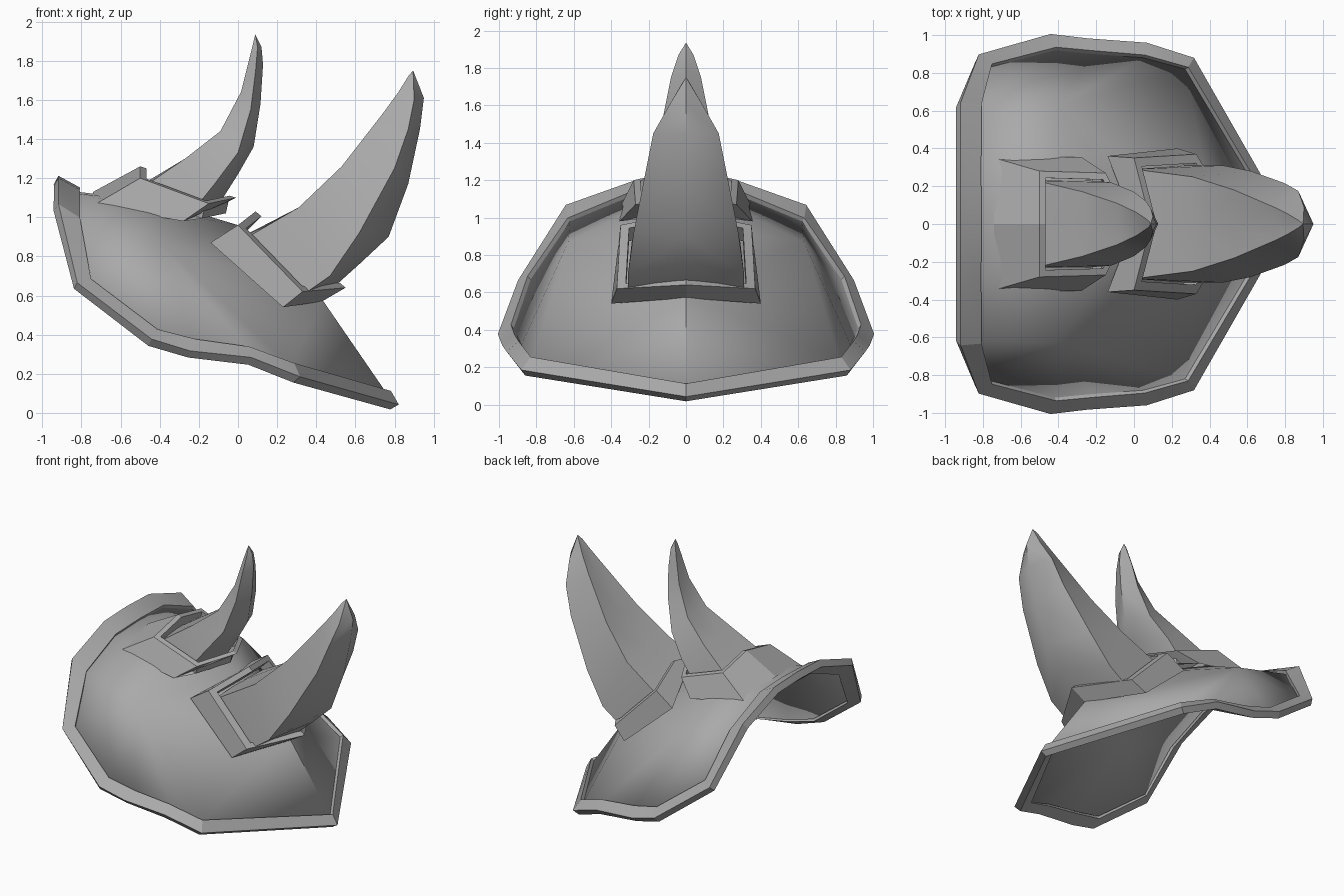
import bpy, bmesh
from mathutils import Vector

if "Cube" in bpy.data.objects:
    bpy.data.objects.remove(bpy.data.objects["Cube"])

grey = bpy.data.materials.new("grey")
grey.diffuse_color = (0.4, 0.4, 0.4, 1)
grey.use_nodes = True
grey.node_tree.nodes["Principled BSDF"].inputs["Base Color"].default_value = grey.diffuse_color


def make(name, verts, faces, angle):
    """Half model on +y, mirrored to -y and welded."""
    bm = bmesh.new()
    vs = [bm.verts.new(v) for v in verts]
    for f in faces:
        bm.faces.new([vs[i] for i in f])
    bmesh.ops.remove_doubles(bm, verts=bm.verts[:], dist=1e-4)
    bmesh.ops.mirror(bm, geom=bm.verts[:] + bm.edges[:] + bm.faces[:],
                     axis='Y', merge_dist=1e-4)
    bmesh.ops.remove_doubles(bm, verts=bm.verts[:], dist=1e-4)
    bmesh.ops.recalc_face_normals(bm, faces=bm.faces[:])
    if name == "plate" and sum(f.normal.z for f in bm.faces) < 0:
        bmesh.ops.reverse_faces(bm, faces=bm.faces[:])
    me = bpy.data.meshes.new(name)
    bm.to_mesh(me)
    bm.free()
    me.materials.append(grey)
    ob = bpy.data.objects.new(name, me)
    bpy.context.collection.objects.link(ob)
    bpy.ops.object.select_all(action='DESELECT')
    ob.select_set(True)
    bpy.context.view_layer.objects.active = ob
    bpy.ops.object.shade_smooth_by_angle(angle=angle)
    return ob


def loft(name, rows, wrap, angle):
    """Skin neighbouring rows of points; wrap joins the last row to the first."""
    n, m = len(rows[0]), len(rows)
    faces = []
    for r in range(m if wrap else m - 1):
        a, b = r * n, (r + 1) % m * n
        faces += [(a + i, a + i + 1, b + i + 1, b + i) for i in range(n - 1)]
    return make(name, [p for row in rows for p in row], faces, angle)


# Plate edge from front tip round to the middle of the back
inner = [Vector(p) for p in [
    (.76, 0, .10), (.27, .82, .24), (.05, .88, .32), (-.22, .90, .36), (-.42, .92, .41),
    (-.76, .83, .67), (-.82, .62, .98), (-.82, .28, 1.12), (-.82, 0, 1.13)]]
outer = [Vector(p) for p in [
    (.80, 0, .03), (.30, .87, .17), (.06, .945, .265), (-.25, .965, .30), (-.45, .99, .36),
    (-.83, .88, .65), (-.93, .63, 1.05), (-.93, .26, 1.18), (-.93, 0, 1.19)]]

# Curved plate: ridge along the middle and one crease point on each flank
ridge = [(-.40, 0, 1.08), (0, 0, .96), (.43, 0, .58)]
crease = [(-.40, .63, .87), (-.40, .30, 1.03)]
C1, C2, C3, Q, S = 9, 10, 11, 12, 13
plate = make("plate", list(inner) + ridge + crease,
             [(C3, 0, 1), (C3, 1, Q), (Q, 1, 2), (Q, 2, 3), (Q, 3, 4), (Q, 4, 5), (Q, 5, 6),
              (S, Q, 6, 7), (C1, S, 7, 8), (C1, C2, S), (S, C2, Q), (C2, C3, Q)], 0.6)
sol = plate.modifiers.new("thickness", 'SOLIDIFY')
sol.thickness = 0.04
sol.offset = -1

# Raised rim round the plate
rows = [[], [], [], []]
last = len(inner) - 1
for i, (a, b) in enumerate(zip(inner, outer)):
    t = outer[min(i + 1, last)] - outer[max(i - 1, 0)]
    if i in (0, last):
        t = Vector((0, 1 if i == 0 else -1, 0))
    n = (b - a).cross(t).normalized()
    if n.z < 0:
        n.negate()
    for row, p in zip(rows, (a + n * .025, b + n * .025, b - n * .025, a - n * .05)):
        row.append(p)
loft("rim", rows, True, 0.4)


# Collars: back middle, back corner, front corner, front middle
def collar(name, bottom, top, drop):
    top = [Vector(p) for p in top]
    c = (top[0] + top[3]) / 2
    lip = [c + (p - c) * .87 for p in top]
    low = [p - Vector(drop) for p in lip]
    loft(name, [bottom, top, lip, low], True, 0.3)


collar("front_collar",
       [(0, 0, .96), (-.14, .36, .87), (.23, .40, .54), (.43, 0, .57)],
       [(.09, 0, 1.03), (0, .35, .96), (.33, .37, .62), (.55, 0, .64)], (.07, 0, .07))
collar("rear_collar",
       [(-.74, 0, 1.13), (-.74, .35, 1.06), (-.28, .355, .98), (-.11, 0, 1.05)],
       [(-.50, 0, 1.26), (-.50, .28, 1.20), (-.15, .27, 1.07), (-.01, 0, 1.10)], (.02, 0, .09))


# Horns: each station is back x z, back edge x z y, side edge x z y, front x z
def horn(name, stations, tip):
    rows = [[(bx, 0, bz), (kx, ky, kz), (wx, wy, wz), (fx, 0, fz)]
            for bx, bz, kx, kz, ky, wx, wz, wy, fx, fz in stations]
    loft(name, rows + [[tip] * 4], False, 0.75)


horn("front_horn", [
    (.02, .90, .00, .87, .29, .27, .56, .31, .42, .58),
    (.33, 1.05, .31, 1.05, .25, .47, .70, .31, .62, .76),
    (.54, 1.25, .53, 1.26, .18, .62, .92, .28, .77, .90),
    (.75, 1.53, .74, 1.53, .09, .80, 1.25, .215, .87, 1.17),
    (.83, 1.64, .82, 1.64, .05, .87, 1.45, .175, .93, 1.45),
    (.87, 1.72, .87, 1.72, .02, .90, 1.60, .09, .95, 1.61)], (.895, 0, 1.75))
horn("rear_horn", [
    (-.52, 1.15, -.52, 1.13, .23, -.24, 1.02, .23, -.12, 1.03),
    (-.26, 1.30, -.27, 1.30, .17, -.12, 1.17, .22, 0, 1.22),
    (-.08, 1.44, -.09, 1.44, .11, 0, 1.33, .17, .08, 1.36),
    (.02, 1.64, .015, 1.64, .06, .065, 1.55, .12, .115, 1.58),
    (.06, 1.82, .06, 1.82, .03, .09, 1.75, .08, .128, 1.78),
    (.08, 1.90, .08, 1.90, .015, .10, 1.87, .04, .12, 1.87)], (.088, 0, 1.935))
